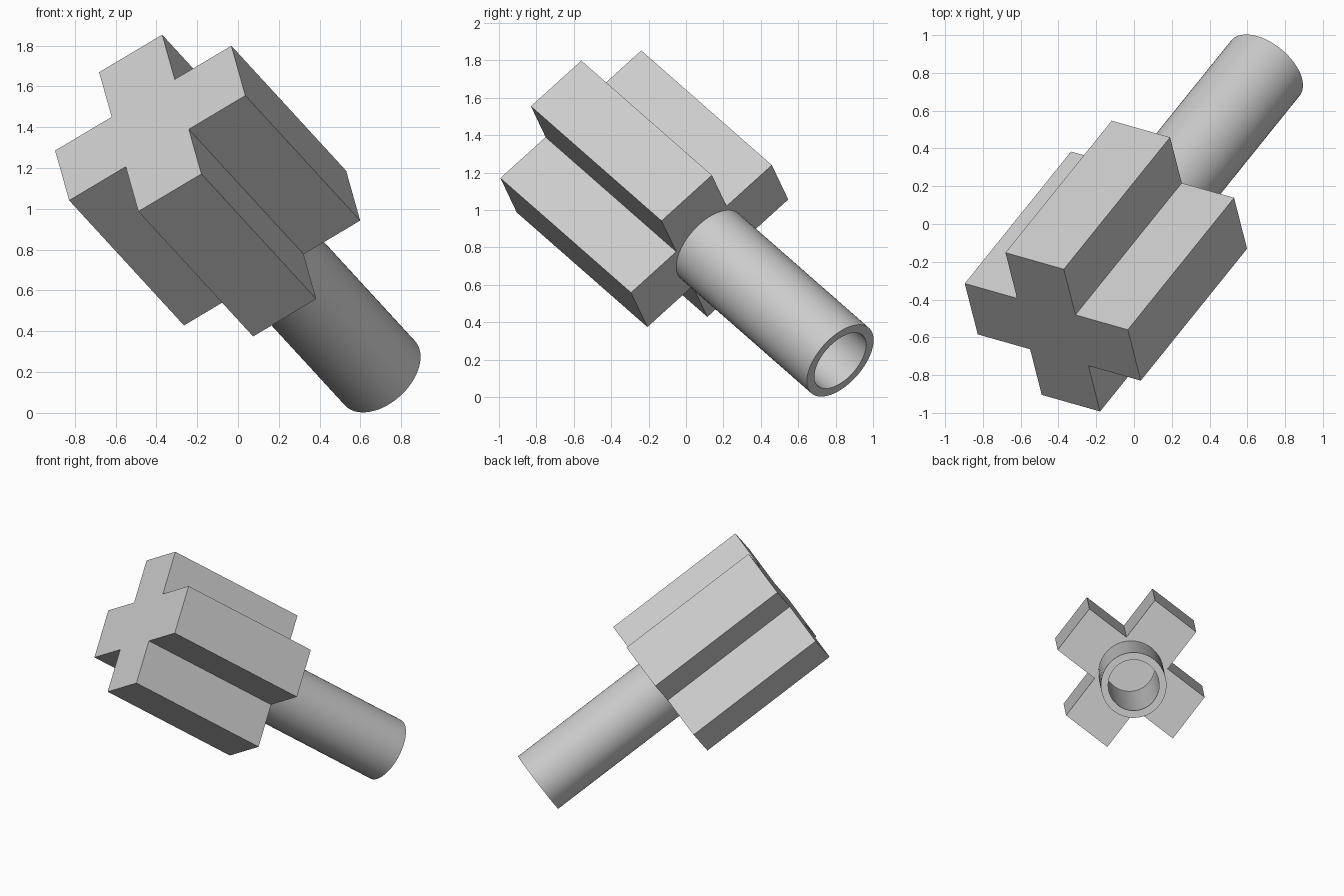
import bpy, bmesh, math
from mathutils import Vector, Matrix

cube = bpy.data.objects.get("Cube")
if cube:
    bpy.data.objects.remove(cube, do_unlink=True)

grey = bpy.data.materials.new("light grey")
grey.use_nodes = True
colour = (0.6, 0.6, 0.6, 1)
grey.diffuse_color = colour
grey.node_tree.nodes["Principled BSDF"].inputs["Base Color"].default_value = colour

# Tilted frame: local z runs from the cross end to the tube mouth
axis = Vector((0.518, 0.643, -0.564)).normalized()
arm = Vector((0.835, -0.237, 0.497))
arm = (arm - axis * arm.dot(axis)).normalized()
side = axis.cross(arm)
frame = Matrix.Translation((-0.43, -0.572, 1.42)) @ Matrix((arm, side, axis)).transposed().to_4x4()

HALF, REACH = 0.185, 0.517          # half arm width, arm reach
HEAD, TOTAL = 1.086, 2.172          # head length, whole length
OUTER, INNER, FLOOR = 0.233, 0.181, 0.37


def add_object(name, bm):
    bmesh.ops.recalc_face_normals(bm, faces=bm.faces)
    mesh = bpy.data.meshes.new(name)
    bm.to_mesh(mesh)
    bm.free()
    mesh.materials.append(grey)
    obj = bpy.data.objects.new(name, mesh)
    obj.matrix_world = frame
    bpy.context.collection.objects.link(obj)
    return obj


def lathe(name, profile, closed, steps=64):
    bm = bmesh.new()
    verts = [bm.verts.new((r, 0, z)) for r, z in profile]
    pairs = list(zip(verts, verts[1:]))
    if closed:
        pairs.append((verts[-1], verts[0]))
    edges = [bm.edges.new(p) for p in pairs]
    bmesh.ops.spin(bm, geom=verts + edges, cent=(0, 0, 0), axis=(0, 0, 1),
                   angle=math.tau, steps=steps, use_duplicate=False)
    bmesh.ops.remove_doubles(bm, verts=bm.verts, dist=0.0001)
    return add_object(name, bm)


def smooth(obj):
    bpy.ops.object.select_all(action="DESELECT")
    obj.select_set(True)
    bpy.context.view_layer.objects.active = obj
    bpy.ops.object.shade_smooth_by_angle(angle=math.radians(30))


# Cross-shaped head: one quarter outline turned four times, then extruded
bm = bmesh.new()
outline = []
for k in range(4):
    turn = Matrix.Rotation(k * math.pi / 2, 3, "Z")
    for p in ((REACH, -HALF, 0), (REACH, HALF, 0), (HALF, HALF, 0)):
        outline.append(bm.verts.new(turn @ Vector(p)))
face = bm.faces.new(outline)
new = bmesh.ops.extrude_face_region(bm, geom=[face])["geom"]
bmesh.ops.translate(bm, vec=(0, 0, HEAD),
                    verts=[g for g in new if isinstance(g, bmesh.types.BMVert)])
head = add_object("cross_head", bm)

# Blind bore continuing the tube into the head
cutter = lathe("bore_cutter", [(0, FLOOR), (INNER, FLOOR), (INNER, HEAD + 0.1), (0, HEAD + 0.1)], False)
cutter.hide_render = True
cut = head.modifiers.new("bore", "BOOLEAN")
cut.operation = "DIFFERENCE"
cut.solver = "EXACT"
cut.object = cutter
bpy.context.view_layer.objects.active = head
bpy.ops.object.modifier_apply(modifier=cut.name)
bpy.data.objects.remove(cutter, do_unlink=True)
smooth(head)

# Hollow tube
tube = lathe("hollow_tube", [(OUTER, HEAD), (OUTER, TOTAL), (INNER, TOTAL), (INNER, HEAD)], True)
smooth(tube)
